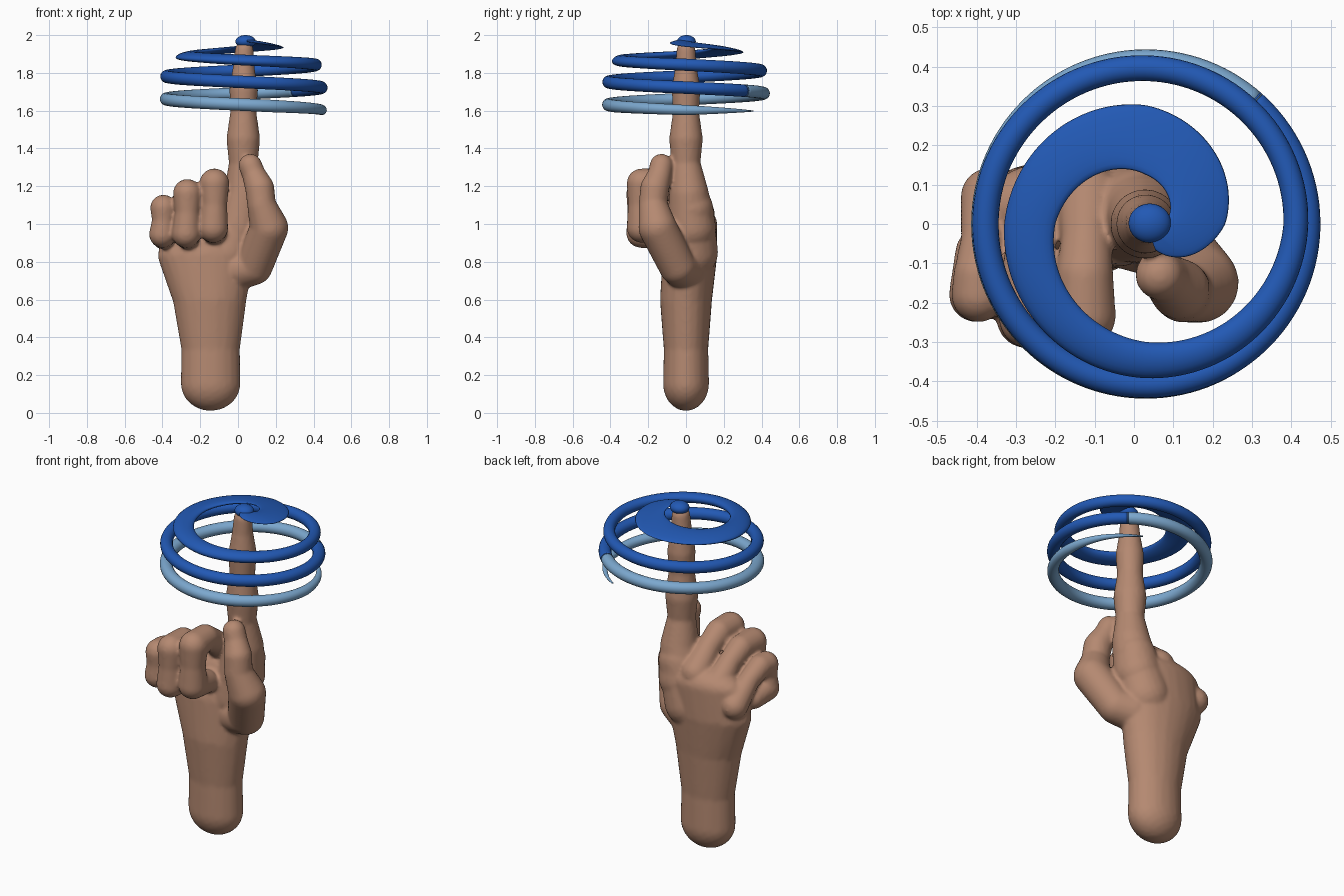
import bpy, bmesh, math
from mathutils import Vector

if "Cube" in bpy.data.objects:
    bpy.data.objects.remove(bpy.data.objects["Cube"])


def material(name, col):
    m = bpy.data.materials.new(name)
    m.diffuse_color = (*col, 1)
    m.use_nodes = True
    m.node_tree.nodes["Principled BSDF"].inputs["Base Color"].default_value = m.diffuse_color
    return m


skin = material("skin", (0.46, 0.25, 0.165))
blue = material("deep blue", (0.016, 0.10, 0.46))
pale = material("pale blue", (0.20, 0.39, 0.62))


def add_object(name, bm, mats):
    bmesh.ops.recalc_face_normals(bm, faces=bm.faces)
    for f in bm.faces:
        f.smooth = True
    me = bpy.data.meshes.new(name)
    bm.to_mesh(me)
    bm.free()
    ob = bpy.data.objects.new(name, me)
    bpy.context.collection.objects.link(ob)
    for m in mats:
        me.materials.append(m)
    return ob


def ellipsoid_points(e, n=220):
    x, y, z, rx, ry, rz = e
    for i in range(n):
        h = 1 - 2 * (i + 0.5) / n
        s, a = math.sqrt(1 - h * h), i * 2.399963
        yield Vector((x + rx * s * math.cos(a), y + ry * s * math.sin(a), z + rz * h))


def chain(bm, blobs):
    """Limb made from hulls around each neighbouring pair of ellipsoids."""
    blobs = [b if len(b) == 6 else (*b, b[3], b[3]) for b in blobs]
    for pair in zip(blobs, blobs[1:]):
        vs = [bm.verts.new(p) for e in pair for p in ellipsoid_points(e)]
        res = bmesh.ops.convex_hull(bm, input=vs)
        junk = {v for k in ("geom_interior", "geom_unused") for v in res[k]
                if isinstance(v, bmesh.types.BMVert)}
        bmesh.ops.delete(bm, geom=list(junk), context='VERTS')


hand = bmesh.new()
# forearm, wrist and palm
chain(hand, [(-0.145, 0, 0.155, 0.158, 0.122, 0.145),
             (-0.145, 0, 0.34, 0.155, 0.118, 0.10),
             (-0.15, 0, 0.60, 0.195, 0.138, 0.10),
             (-0.17, 0.02, 0.83, 0.255, 0.145, 0.12),
             (-0.15, 0.045, 1.00, 0.245, 0.12, 0.10)])
chain(hand, [(-0.05, 0.03, 0.85, 0.14), (0.02, 0.03, 1.08, 0.115)])
# raised index finger
chain(hand, [(0.00, 0.03, 0.98, 0.13), (0.03, 0.015, 1.16, 0.105),
             (0.028, 0, 1.32, 0.076), (0.028, 0, 1.45, 0.089),
             (0.028, 0, 1.59, 0.069), (0.03, 0, 1.71, 0.076),
             (0.03, 0, 1.83, 0.057), (0.033, 0, 1.92, 0.050)])
# curled middle, ring and little fingers: x, joint height, end height, front y, size
for x, top, low, y, r in ((-0.125, 1.225, 0.98, -0.235, 0.079),
                          (-0.268, 1.172, 0.95, -0.24, 0.076),
                          (-0.395, 1.095, 0.945, -0.18, 0.070)):
    chain(hand, [(x * 0.93, 0.07, top - 0.17, r * 1.05),
                 (x * 0.97, -0.04, top - 0.06, r * 0.82),
                 (x, -0.13, top - 0.005, r * 0.92),
                 (x, y, top - 0.01, r),
                 (x, y - 0.005, (top + low) / 2, r * 0.85),
                 (x - 0.006, y, low, r),
                 (x, y + 0.11, low - 0.02, r * 0.85)])
# thumb
chain(hand, [(0.00, -0.01, 0.76, 0.11), (0.085, -0.045, 0.775, 0.098),
             (0.165, -0.15, 0.98, 0.102), (0.125, -0.175, 1.10, 0.076),
             (0.115, -0.165, 1.19, 0.077), (0.085, -0.14, 1.26, 0.063),
             (0.065, -0.13, 1.31, 0.062)])
ob = add_object("pointing_hand", hand, [skin])
rm = ob.modifiers.new("Fuse", 'REMESH')
rm.mode = 'VOXEL'
rm.voxel_size = 0.0095
rm.use_smooth_shade = True
sm = ob.modifiers.new("Soften", 'SMOOTH')
sm.factor = 0.5
sm.iterations = 7

# spiral band keys: angle, inner radius, outer radius, half thickness, z, inward rise
KEYS = [(60, 0.402, 0.412, 0.003, 1.598, 0),
        (0, 0.385, 0.440, 0.027, 1.603, 0),
        (-70, 0.376, 0.444, 0.033, 1.625, 0),
        (-360, 0.376, 0.444, 0.033, 1.722, 0),
        (-560, 0.374, 0.441, 0.033, 1.788, 0),
        (-720, 0.350, 0.413, 0.032, 1.843, 0),
        (-810, 0.300, 0.392, 0.028, 1.868, 0.006),
        (-900, 0.230, 0.360, 0.020, 1.895, 0.012),
        (-990, 0.125, 0.302, 0.010, 1.928, 0.016),
        (-1080, 0.045, 0.202, 0.007, 1.954, 0.015),
        (-1120, 0.025, 0.130, 0.006, 1.965, 0.010),
        (-1150, 0.010, 0.070, 0.005, 1.970, 0.004)]


def band_at(a):
    for k, n in zip(KEYS, KEYS[1:]):
        if a >= n[0] - 1e-6:
            t = (k[0] - a) / (k[0] - n[0])
            return [p + (q - p) * t for p, q in zip(k, n)]
    return KEYS[-1]


def band(name, start, end, mat):
    bm, rings, n = bmesh.new(), [], 20
    steps = int((start - end) / 3)
    for i in range(steps + 1):
        a, r0, r1, h, z, tilt = band_at(start + (end - start) * i / steps)
        c, w, th = (r0 + r1) / 2, (r1 - r0) / 2, math.radians(a)
        ring = []
        for j in range(n):
            u, v = math.cos(j * math.tau / n), math.sin(j * math.tau / n)
            r = c + w * u
            ring.append(bm.verts.new((0.03 + r * math.cos(th), r * math.sin(th),
                                      z + h * v - tilt * u)))
        rings.append(ring)
    for p, q in zip(rings, rings[1:]):
        for j in range(n):
            bm.faces.new((p[j], p[(j + 1) % n], q[(j + 1) % n], q[j]))
    bm.faces.new(rings[0])
    bm.faces.new(rings[-1])
    add_object(name, bm, [mat])


# trailing and leading parts of the spiral
band("spiral_tail", 60, -312, pale)
band("spiral_band", -311, -1150, blue)

# knob on the fingertip
bm = bmesh.new()
bmesh.ops.create_uvsphere(bm, u_segments=32, v_segments=16, radius=1)
for v in bm.verts:
    v.co = Vector((0.04 + 0.054 * v.co.x, 0.002 + 0.05 * v.co.y, 1.966 + 0.034 * v.co.z))
add_object("fingertip_knob", bm, [blue])
